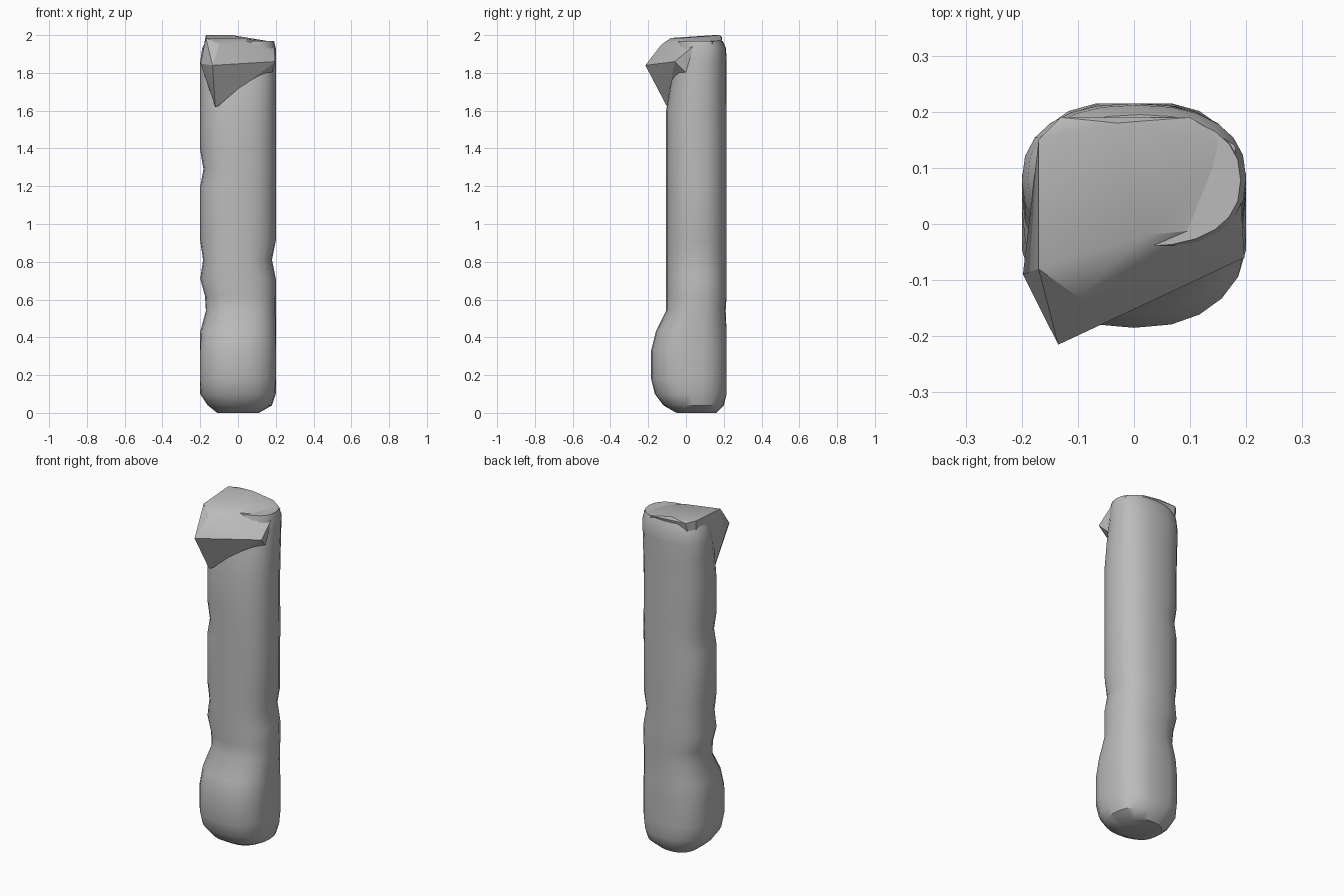
import bpy, bmesh, math

cube = bpy.data.objects.get("Cube")
if cube:
    bpy.data.objects.remove(cube, do_unlink=True)

grey = bpy.data.materials.new("plain grey")
grey.use_nodes = True
grey.diffuse_color = (0.5, 0.5, 0.5, 1)
grey.node_tree.nodes["Principled BSDF"].inputs["Base Color"].default_value = (0.5, 0.5, 0.5, 1)


def finish(bm, name, angle):
    bmesh.ops.recalc_face_normals(bm, faces=bm.faces)
    mesh = bpy.data.meshes.new(name)
    bm.to_mesh(mesh)
    bm.free()
    obj = bpy.data.objects.new(name, mesh)
    bpy.context.collection.objects.link(obj)
    mesh.materials.append(grey)
    bpy.ops.object.select_all(action='DESELECT')
    obj.select_set(True)
    bpy.context.view_layer.objects.active = obj
    bpy.ops.object.shade_smooth_by_angle(angle=math.radians(angle))
    return obj


def clamp(v, low, high):
    return max(low, min(high, v))


def rounded(t):
    # slightly squared circle
    return math.copysign(abs(t) ** 0.85, t)


# Shaft with a swollen lower end: height, left, right, front, back
sections = [
    (0.00, -.11, .11, -.05, .16),
    (0.04, -.16, .18, -.12, .20),
    (0.10, -.20, .20, -.165, .22),
    (0.18, -.21, .21, -.185, .225),
    (0.33, -.21, .21, -.185, .225),
    (0.43, -.20, .205, -.16, .22),
    (0.54, -.17, .20, -.105, .21),
    (0.62, -.175, .20, -.105, .215),
    (0.71, -.20, .20, -.105, .215),
    (0.81, -.185, .18, -.105, .215),
    (0.91, -.20, .20, -.105, .215),
    (1.20, -.20, .20, -.105, .215),
    (1.29, -.183, .20, -.105, .215),
    (1.39, -.20, .20, -.105, .215),
    (1.60, -.20, .20, -.105, .215),
    (1.76, -.20, .20, -.08, .215),
    (1.86, -.20, .20, -.06, .215),
    (1.93, -.19, .20, -.05, .212),
    (1.97, -.17, .19, -.04, .195),
]
SIDES = 24
bm = bmesh.new()
rings = []
for z, x0, x1, y0, y1 in sections:
    ring = []
    for i in range(SIDES):
        a = math.tau * i / SIDES
        x = (x0 + x1) / 2 + (x1 - x0) / 2 * rounded(math.cos(a))
        y = (y0 + y1) / 2 + (y1 - y0) / 2 * rounded(math.sin(a))
        # flat sides where the form meets its bounds
        ring.append(bm.verts.new((clamp(x, -.2, .2), clamp(y, -.185, .215), z)))
    rings.append(ring)
for low, high in zip(rings, rings[1:]):
    for i in range(SIDES):
        j = (i + 1) % SIDES
        bm.faces.new((low[i], low[j], high[j], high[i]))
bm.faces.new(rings[0])
bm.faces.new(rings[-1])
finish(bm, "shaft", 40)

# Faceted head with the pointed beak at the front
head_points = [
    (-.135, -.215, 1.84), (.197, -.06, 1.86), (-.12, -.10, 1.62),
    (-.10, -.13, 1.95), (.02, -.02, 1.985), (.12, -.01, 1.965),
    (-.165, -.13, 1.90), (-.17, -.08, 1.985), (-.198, -.09, 1.85),
    (-.17, .15, 2.0), (-.13, .19, 1.99), (-.03, .18, 2.0),
    (.10, .19, 1.975), (.18, .14, 1.965), (.19, .05, 1.95),
    (-.15, .12, 1.70), (.15, .10, 1.70),
]
bm = bmesh.new()
for p in head_points:
    bm.verts.new(p)
hull = bmesh.ops.convex_hull(bm, input=bm.verts)
loose = [v for v in bm.verts if not v.link_faces]
bmesh.ops.delete(bm, geom=loose, context='VERTS')
finish(bm, "beaked_head", 25)
